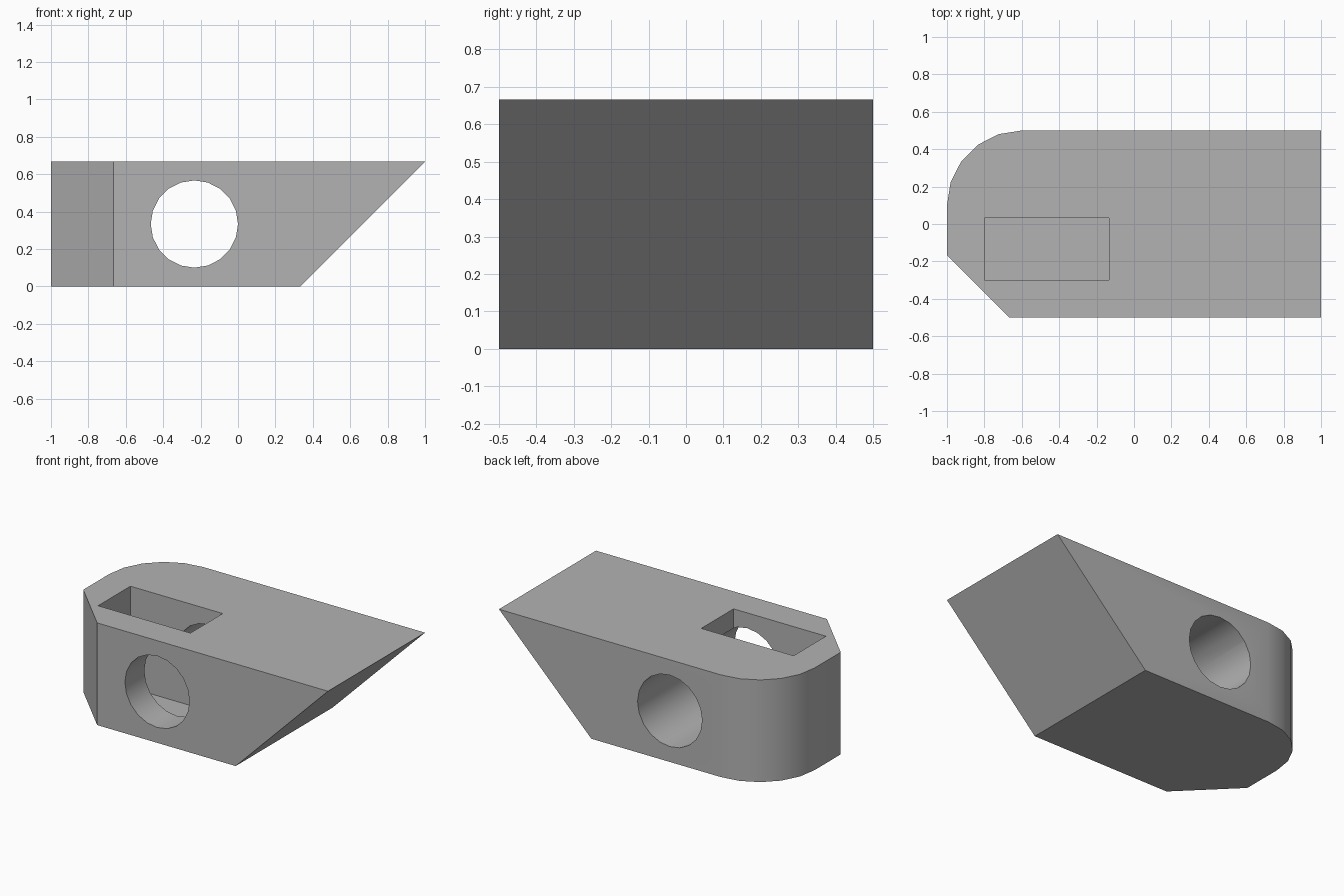
import bpy
import bmesh
from math import pi, sin, cos, radians
from mathutils import Vector

old = bpy.data.objects.get("Cube")
if old:
    bpy.data.objects.remove(old, do_unlink=True)

UNIT = 1 / 15          # layout module
HEIGHT = 10 * UNIT
FLOOR = 0.004          # thin web left under the pocket

grey = bpy.data.materials.new("plain grey")
grey.use_nodes = True
grey.diffuse_color = (0.45, 0.45, 0.45, 1)
grey.node_tree.nodes["Principled BSDF"].inputs["Base Color"].default_value = grey.diffuse_color


def prism(name, outline, offset):
    """Extrude a closed 3D outline along an offset vector."""
    bm = bmesh.new()
    face = bm.faces.new([bm.verts.new(p) for p in outline])
    top = bmesh.ops.extrude_face_region(bm, geom=[face])["geom"]
    moved = [v for v in top if isinstance(v, bmesh.types.BMVert)]
    bmesh.ops.translate(bm, verts=moved, vec=Vector(offset))
    bmesh.ops.recalc_face_normals(bm, faces=bm.faces)
    mesh = bpy.data.meshes.new(name)
    bm.to_mesh(mesh)
    bm.free()
    mesh.materials.append(grey)
    obj = bpy.data.objects.new(name, mesh)
    bpy.context.collection.objects.link(obj)
    return obj


# Block: chamfered front corner, rounded back corner
radius = 6 * UNIT
outline = [(-10 * UNIT, -0.5, 0), (1, -0.5, 0), (1, 0.5, 0)]
for i in range(6):
    a = pi / 2 + i * pi / 10
    outline.append((-1 + radius + radius * cos(a), 0.5 - radius + radius * sin(a), 0))
outline.append((-1, -2.5 * UNIT, 0))
block = prism("wedge_block", outline, (0, 0, HEIGHT))

# Sloped end: pull the lower right edge inwards
for v in block.data.vertices:
    if v.co.x > 0.9 and v.co.z < 0.1:
        v.co.x = 5 * UNIT

# Rectangular pocket open at the top
x0, x1, y0, y1 = -12 * UNIT, -2 * UNIT, -4.5 * UNIT, 0.5 * UNIT
pocket = prism("pocket_cutter",
               [(x0, y0, FLOOR), (x1, y0, FLOOR), (x1, y1, FLOOR), (x0, y1, FLOOR)],
               (0, 0, HEIGHT + 0.2))

# Round hole from front to back
r = 3.5 * UNIT
hole = prism("hole_cutter",
             [(-r + r * cos(i * pi / 10), -0.7, HEIGHT / 2 + r * sin(i * pi / 10))
              for i in range(20)],
             (0, 1.4, 0))

bpy.ops.object.select_all(action="DESELECT")
block.select_set(True)
bpy.context.view_layer.objects.active = block
for cutter in (pocket, hole):
    mod = block.modifiers.new("cut", "BOOLEAN")
    mod.operation = "DIFFERENCE"
    mod.solver = "EXACT"
    mod.object = cutter
    bpy.ops.object.modifier_apply(modifier=mod.name)
    cutter.hide_render = True
    bpy.data.objects.remove(cutter, do_unlink=True)

bpy.ops.object.shade_smooth_by_angle(angle=radians(30))
